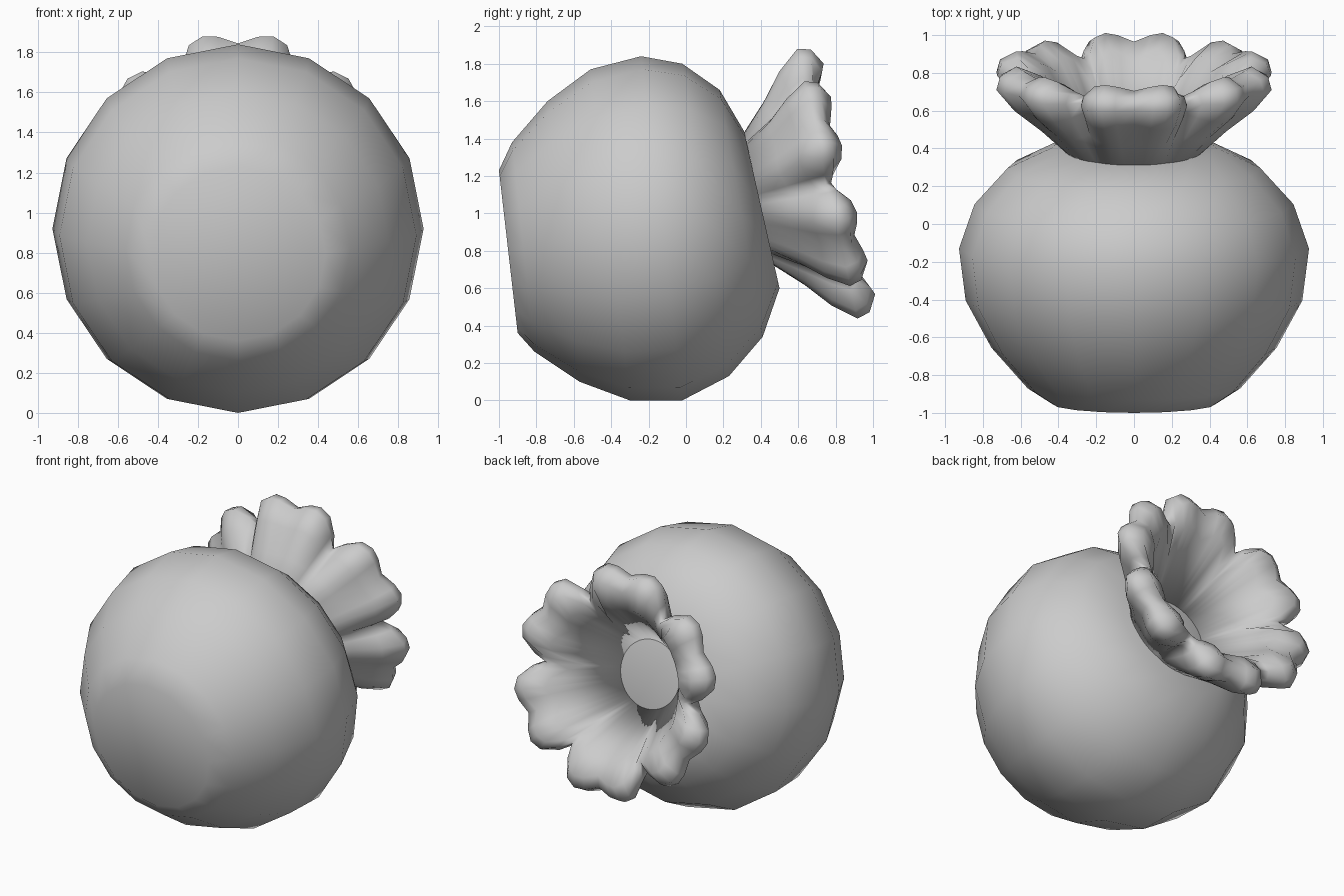
import bpy, bmesh, math
from mathutils import Vector

if "Cube" in bpy.data.objects:
    bpy.data.objects.remove(bpy.data.objects["Cube"])


def loft(name, rings, closed_loop=False):
    """Skin a list of rings; close end to start, or cap both ends."""
    bm = bmesh.new()
    loops = [[bm.verts.new(p) for p in ring] for ring in rings]
    pairs = list(zip(loops, loops[1:]))
    if closed_loop:
        pairs.append((loops[-1], loops[0]))
    else:
        bm.faces.new(loops[0])
        bm.faces.new(loops[-1])
    for a, b in pairs:
        n = len(a)
        for i in range(n):
            j = (i + 1) % n
            bm.faces.new((a[i], a[j], b[j], b[i]))
    bmesh.ops.recalc_face_normals(bm, faces=bm.faces[:])
    mesh = bpy.data.meshes.new(name)
    bm.to_mesh(mesh)
    bm.free()
    for p in mesh.polygons:
        p.use_smooth = True
    obj = bpy.data.objects.new(name, mesh)
    bpy.context.collection.objects.link(obj)
    return obj


# Round body: each ring is given by its top and bottom (y, z) points
body_rings = []
for y1, z1, y2, z2 in [
        (-1.00, 1.23, -0.90, 0.36), (-0.93, 1.38, -0.81, 0.26),
        (-0.74, 1.60, -0.57, 0.10), (-0.51, 1.77, -0.30, 0.00),
        (-0.24, 1.84, -0.02, 0.00), (-0.02, 1.80, 0.23, 0.13),
        (0.18, 1.66, 0.41, 0.34), (0.31, 1.44, 0.50, 0.60)]:
    top, bottom = Vector((0, y1, z1)), Vector((0, y2, z2))
    centre, up = (top + bottom) / 2, (top - bottom) / 2
    side = Vector((up.length, 0, 0))
    body_rings.append([centre + up * math.cos(a) + side * math.sin(a)
                       for a in (math.tau * i / 16 for i in range(16))])
loft("round_body", body_rings)

# Flared crown: six two-lobed petals around a tilted axis
tilt = math.radians(12.6)
axis = Vector((0, math.cos(tilt), math.sin(tilt)))
up = Vector((0, -math.sin(tilt), math.cos(tilt)))
side = Vector((1, 0, 0))
base = Vector((0, 0.405, 1.08))

# (radius, height) cross-sections at the notch between petals and at a lobe
notch = [(0.35, -0.03), (0.47, 0.16), (0.54, 0.29), (0.56, 0.35),
         (0.52, 0.38), (0.46, 0.34), (0.35, 0.19), (0.22, -0.02)]
lobe = [(0.35, -0.03), (0.51, 0.12), (0.66, 0.24), (0.76, 0.36),
        (0.74, 0.43), (0.65, 0.48), (0.51, 0.42), (0.22, -0.02)]
# Position across half a petal -> how far the section swells to the lobe
half = [(0.0, 0.72), (0.26, 0.92), (0.45, 1.0), (0.65, 0.88), (0.86, 0.42)]
across = ([(-1.0, 0.0)] + [(-u, w) for u, w in reversed(half[1:])] + half)

sections = []
for petal in range(6):
    for u, w in across:
        a = math.radians(60 * petal + 30 * u)
        out = up * math.cos(a) + side * math.sin(a)
        sections.append([
            base + out * (r0 + (r1 - r0) * w) + axis * (t0 + (t1 - t0) * w)
            for (r0, t0), (r1, t1) in zip(notch, lobe)])
loft("petal_crown", sections, closed_loop=True)
